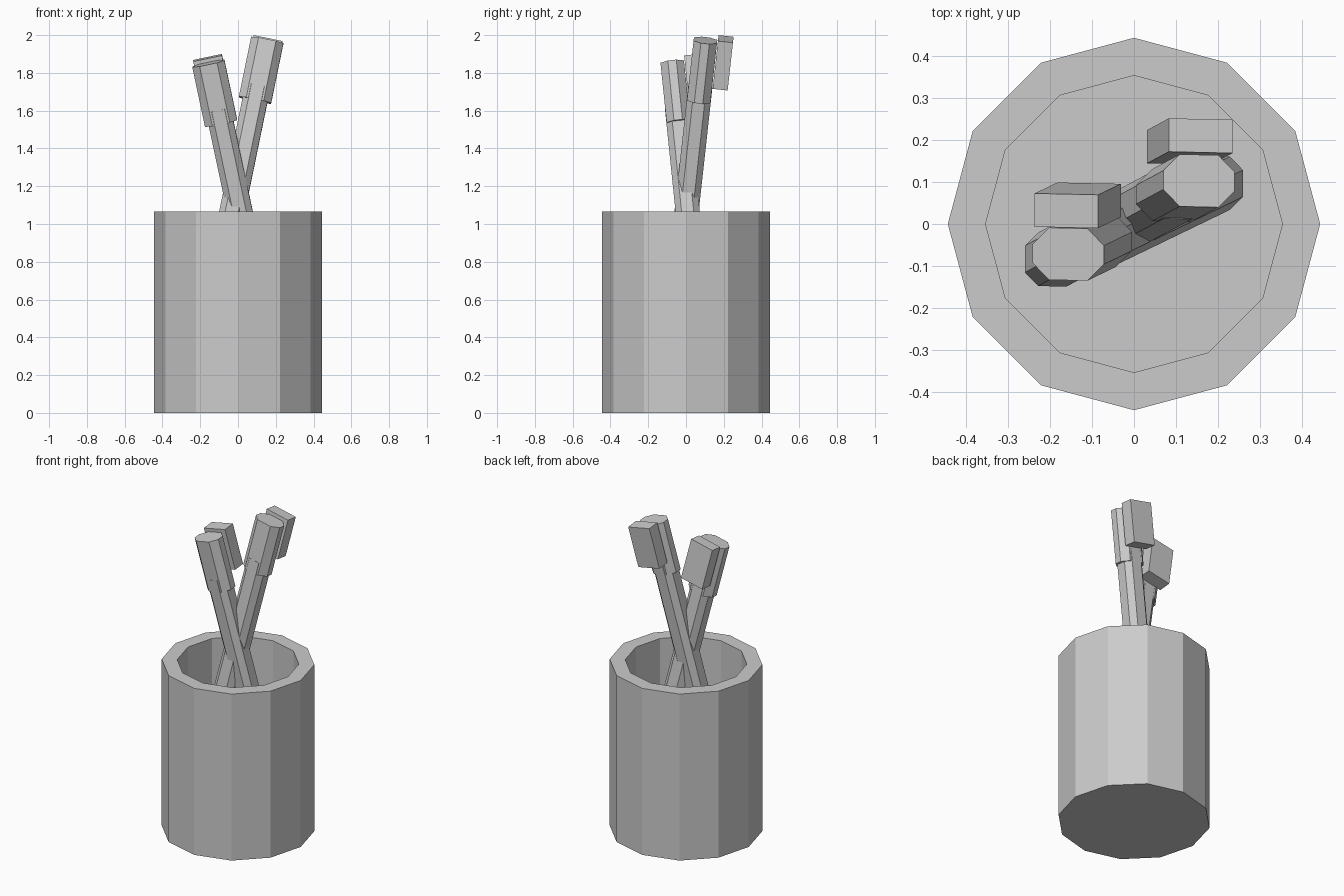
import bpy, bmesh
from math import cos, sin, tau
from mathutils import Vector, Matrix

if "Cube" in bpy.data.objects:
    bpy.data.objects.remove(bpy.data.objects["Cube"])

# Single plain grey for every part
grey = bpy.data.materials.new("plain_grey")
grey.use_nodes = True
grey.diffuse_color = (0.6, 0.6, 0.6, 1)
grey.node_tree.nodes["Principled BSDF"].inputs["Base Color"].default_value = (0.6, 0.6, 0.6, 1)


def finish(name, bm, matrix=Matrix()):
    bmesh.ops.recalc_face_normals(bm, faces=bm.faces)
    mesh = bpy.data.meshes.new(name)
    bm.to_mesh(mesh)
    bm.free()
    mesh.materials.append(grey)
    obj = bpy.data.objects.new(name, mesh)
    obj.matrix_world = matrix
    bpy.context.collection.objects.link(obj)
    return obj


def loft(name, rings, matrix=Matrix()):
    """Skin a list of vertex rings and cap both ends."""
    bm = bmesh.new()
    loops = [[bm.verts.new(p) for p in ring] for ring in rings]
    n = len(loops[0])
    for a, b in zip(loops, loops[1:]):
        for i in range(n):
            j = (i + 1) % n
            bm.faces.new((a[i], a[j], b[j], b[i]))
    bm.faces.new(loops[0])
    bm.faces.new(loops[-1])
    return finish(name, bm, matrix)


def circle(radius, z, sides=12):
    return [(radius * cos(tau * i / sides), radius * sin(tau * i / sides), z)
            for i in range(sides)]


def chamfered(width, depth, cut, z):
    """Rectangle with its four corners cut off."""
    w, d = width / 2, depth / 2
    half = [(w, cut - d), (w, d - cut), (w - cut, d), (cut - w, d)]
    return [(s * x, s * y, z) for s in (1, -1) for x, y in half]


def brush(side, top, bottom):
    # Local frame: origin at the top of the head, z along the handle
    top, bottom = Vector(top), Vector(bottom)
    z = (top - bottom).normalized()
    y = z.cross(Vector((1, 0, 0))).normalized()
    x = y.cross(z)
    frame = Matrix.Translation(top) @ Matrix((x, y, z)).transposed().to_4x4()
    length = (top - bottom).length
    head = 0.325

    loft(side + "_brush_head",
         [chamfered(0.174, 0.125, 0.04, h) for h in (-head, 0)], frame)
    loft(side + "_brush_handle",
         [chamfered(0.133, 0.128, 0.032, h) for h in (-length, 0.075 - head)], frame)

    # Bristle block behind the head
    bm = bmesh.new()
    bmesh.ops.create_cube(bm, size=1)
    bmesh.ops.scale(bm, vec=(0.155, 0.08, 0.26), verts=bm.verts)
    bmesh.ops.translate(bm, vec=(0, 0.106, 0.02 - 0.13), verts=bm.verts)
    finish(side + "_brush_bristles", bm, frame)


# Thick-walled cup with a solid floor
loft("cup", [circle(0.444, 0), circle(0.444, 1.065),
             circle(0.354, 1.065), circle(0.354, 0.09)])

# Two brushes crossing inside the cup
brush("left", (0.155, 0.103, 1.972), (-0.195, -0.085, 0.27))
brush("right", (-0.157, -0.072, 1.85), (0.195, 0.098, 0.2))
